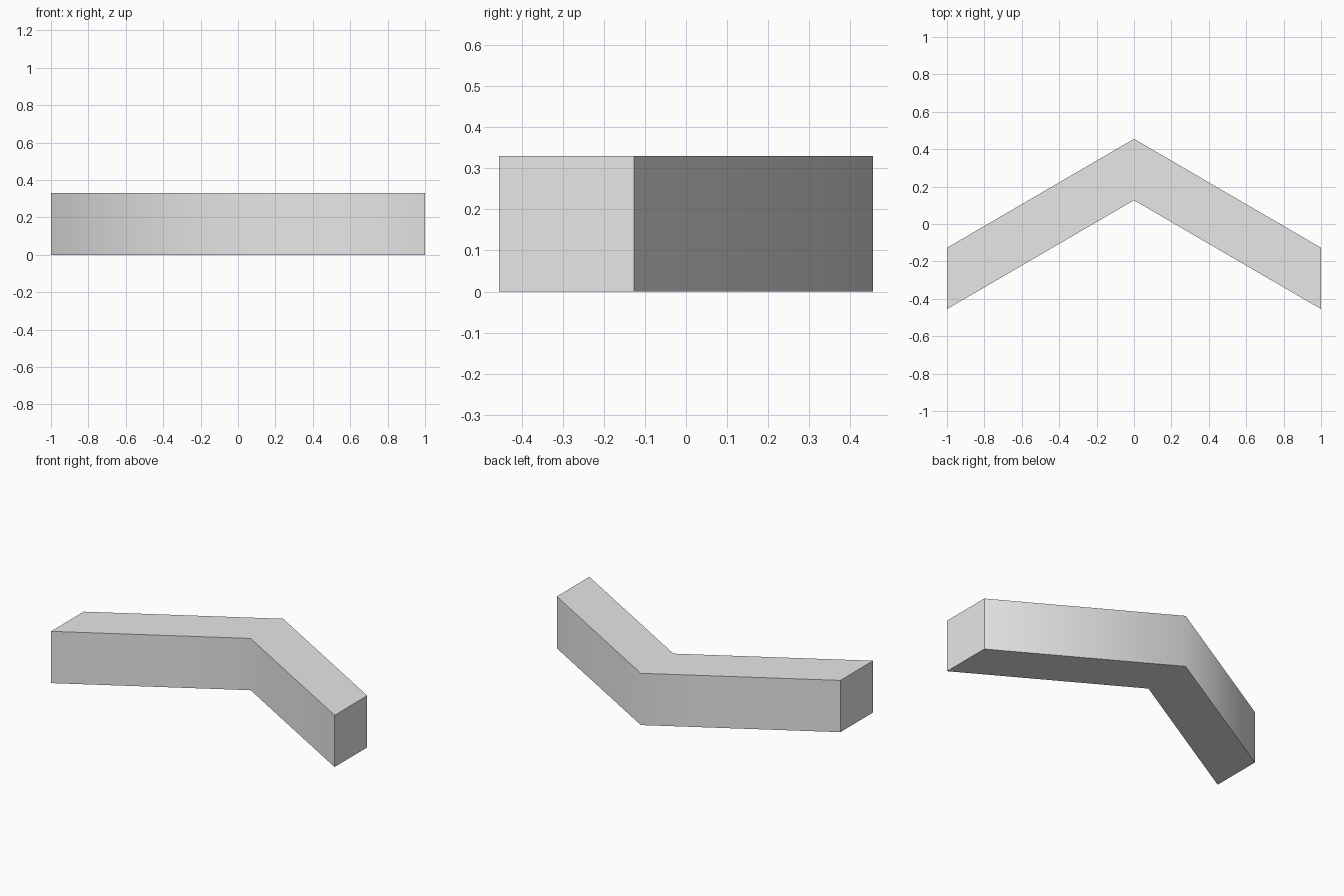
import bpy
import bmesh
import math

default = bpy.data.objects.get("Cube")
if default:
    bpy.data.objects.remove(default, do_unlink=True)

HEIGHT = 0.33
WIDTH = 0.328   # thickness measured along y
APEX_Y = 0.455  # back of the bend
END_Y = -0.127  # back of each arm tip

# Plain grey material
grey = bpy.data.materials.new("light_grey")
grey.use_nodes = True
colour = (0.8, 0.8, 0.8, 1)
grey.diffuse_color = colour
grey.node_tree.nodes["Principled BSDF"].inputs["Base Color"].default_value = colour

# Chevron bar: outline of two arms, one face per arm, raised to full height
bm = bmesh.new()
path = [(-1, END_Y), (0, APEX_Y), (1, END_Y)]
back = [bm.verts.new((x, y, 0)) for x, y in path]
front = [bm.verts.new((x, y - WIDTH, 0)) for x, y in path]
arms = [bm.faces.new((front[i], front[i + 1], back[i + 1], back[i])) for i in range(2)]
raised = bmesh.ops.extrude_face_region(bm, geom=arms, use_keep_orig=True)
top = [v for v in raised["geom"] if isinstance(v, bmesh.types.BMVert)]
bmesh.ops.translate(bm, verts=top, vec=(0, 0, HEIGHT))
bmesh.ops.recalc_face_normals(bm, faces=bm.faces)

mesh = bpy.data.meshes.new("chevron_bar")
bm.to_mesh(mesh)
bm.free()
mesh.materials.append(grey)
bar = bpy.data.objects.new("chevron_bar", mesh)
bpy.context.collection.objects.link(bar)

# Smooth across the bend, sharp on the rims and end caps:
# the bend turns 60 degrees, the left and right tips 60 or 120, so mark tips sharp
for face in mesh.polygons:
    face.use_smooth = True
for edge in mesh.edges:
    a, b = (mesh.vertices[i].co for i in edge.vertices)
    at_bend = abs(a.x) < 0.01 and abs(b.x) < 0.01
    vertical = abs(a.z - b.z) > 0.1
    edge.use_edge_sharp = not (at_bend and vertical)
